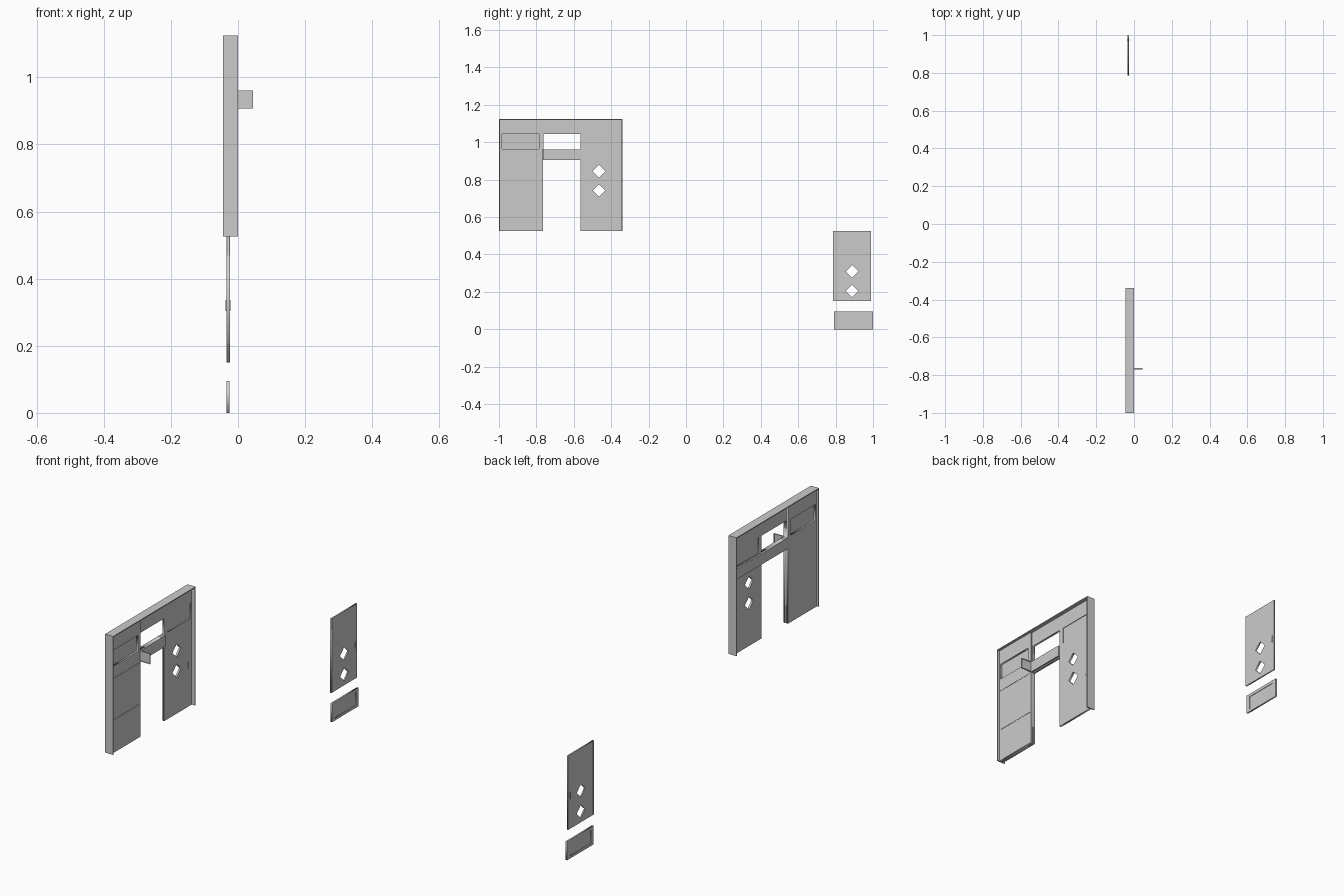
import bpy
from mathutils import Matrix

if "Cube" in bpy.data.objects:
    bpy.data.objects.remove(bpy.data.objects["Cube"])

# local x,y,z -> world y,z,x so profiles are drawn in the wall plane
TO_WALL = Matrix(((0, 0, 1, 0), (1, 0, 0, 0), (0, 1, 0, 0), (0, 0, 0, 1)))


def rect(y0, y1, z0, z1):
    return [(y0, z0), (y1, z0), (y1, z1), (y0, z1)]


def diamond(y, z, r=0.034):
    return [(y - r, z), (y, z - r), (y + r, z), (y, z + r)]


def panel(name, x0, x1, loops):
    """Flat plate between x0 and x1; first loop is the outline, the rest are holes."""
    cu = bpy.data.curves.new(name, 'CURVE')
    cu.dimensions, cu.fill_mode = '2D', 'BOTH'
    cu.extrude = (x1 - x0) / 2
    for loop in loops:
        sp = cu.splines.new('POLY')
        sp.points.add(len(loop) - 1)
        for p, (y, z) in zip(sp.points, loop):
            p.co = (y, z, 0, 1)
        sp.use_cyclic_u = True
    ob = bpy.data.objects.new(name, cu)
    ob.matrix_world = Matrix.Translation(((x0 + x1) / 2, 0, 0)) @ TO_WALL
    bpy.context.collection.objects.link(ob)
    bpy.ops.object.select_all(action='DESELECT')
    ob.select_set(True)
    bpy.context.view_layer.objects.active = ob
    bpy.ops.object.convert(target='MESH')


def box(name, x0, x1, y0, y1, z0, z1):
    bpy.ops.mesh.primitive_cube_add(size=1, location=((x0 + x1) / 2, (y0 + y1) / 2, (z0 + z1) / 2))
    ob = bpy.context.object
    ob.name = name
    ob.scale = (x1 - x0, y1 - y0, z1 - z0)


B, T = 0.525, 1.125       # wall bottom and top
XB, XF = -0.045, 0.0      # wall back and front

# outer flanges around the wall
box("side_flange_left", XB, XF, -1.0, -0.995, B, T)
box("side_flange_right", XB, XF, -0.345, -0.34, B, T)
box("top_flange", XB, XF, -0.995, -0.345, T - 0.005, T)

# thin web with door opening, window openings and diamond lights
panel("wall_web", -0.028, -0.018, [
    [(-0.565, B), (-0.345, B), (-0.345, T - 0.005), (-0.765, T - 0.005), (-0.765, 0.905), (-0.565, 0.905)],
    rect(-0.763, -0.565, 0.96, 1.045),
    rect(-0.54, -0.355, 0.965, 1.045),
    diamond(-0.465, 0.845), diamond(-0.465, 0.742)])
box("fixed_window_pane", -0.025, -0.021, -0.545, -0.35, 0.96, 1.05)

# thicker door pocket with a recessed window above
box("pocket_core", -0.028, -0.02, -0.995, -0.765, B, T - 0.005)
for side, x0, x1 in (("back", -0.036, -0.028), ("front", -0.02, -0.011)):
    panel("pocket_skin_" + side, x0, x1, [
        rect(-0.995, -0.765, B, T - 0.005), rect(-0.985, -0.785, 0.965, 1.045)])
for i, z in enumerate((0.69, 0.9)):
    box("pocket_seam_%d" % i, -0.012, -0.0095, -0.99, -0.77, z, z + 0.003)

# door rail cover along the back
box("rail_cover", -0.036, -0.027, -0.765, -0.345, 0.905, 0.96)
box("rail_front", -0.018, -0.011, -0.765, -0.565, 0.905, 0.96)

# small rimmed bracket sticking out of the front
box("bracket_plate", -0.012, 0.045, -0.768, -0.765, 0.908, 0.961)
for side, z in (("bottom", 0.908), ("top", 0.957)):
    box("bracket_rim_" + side, -0.012, 0.045, -0.77, -0.763, z, z + 0.004)
for side, x in (("inner", -0.012), ("outer", 0.041)):
    box("bracket_rim_" + side, x, x + 0.004, -0.77, -0.763, 0.908, 0.961)

# sliding door leaf with diamond lights
panel("door_leaf", -0.033, -0.026, [
    rect(0.785, 0.99, 0.15, B), diamond(0.888, 0.31), diamond(0.888, 0.205)])
box("door_edge", -0.034, -0.024, 0.785, 0.79, 0.15, B)

# loose window: rim and thinner pane
panel("window_rim", -0.034, -0.026, [
    rect(0.79, 1.0, 0.0, 0.095), rect(0.81, 0.98, 0.013, 0.08)])
box("window_pane", -0.0315, -0.0285, 0.805, 0.985, 0.01, 0.085)

# handles on the door leaf and fixed panel
for name, y, z, x in (("door", 0.975, 0.32, -0.03), ("wall", -0.37, 0.735, -0.023)):
    box(name + "_handle", x - 0.007, x + 0.007, y - 0.003, y + 0.003, z - 0.016, z + 0.016)
